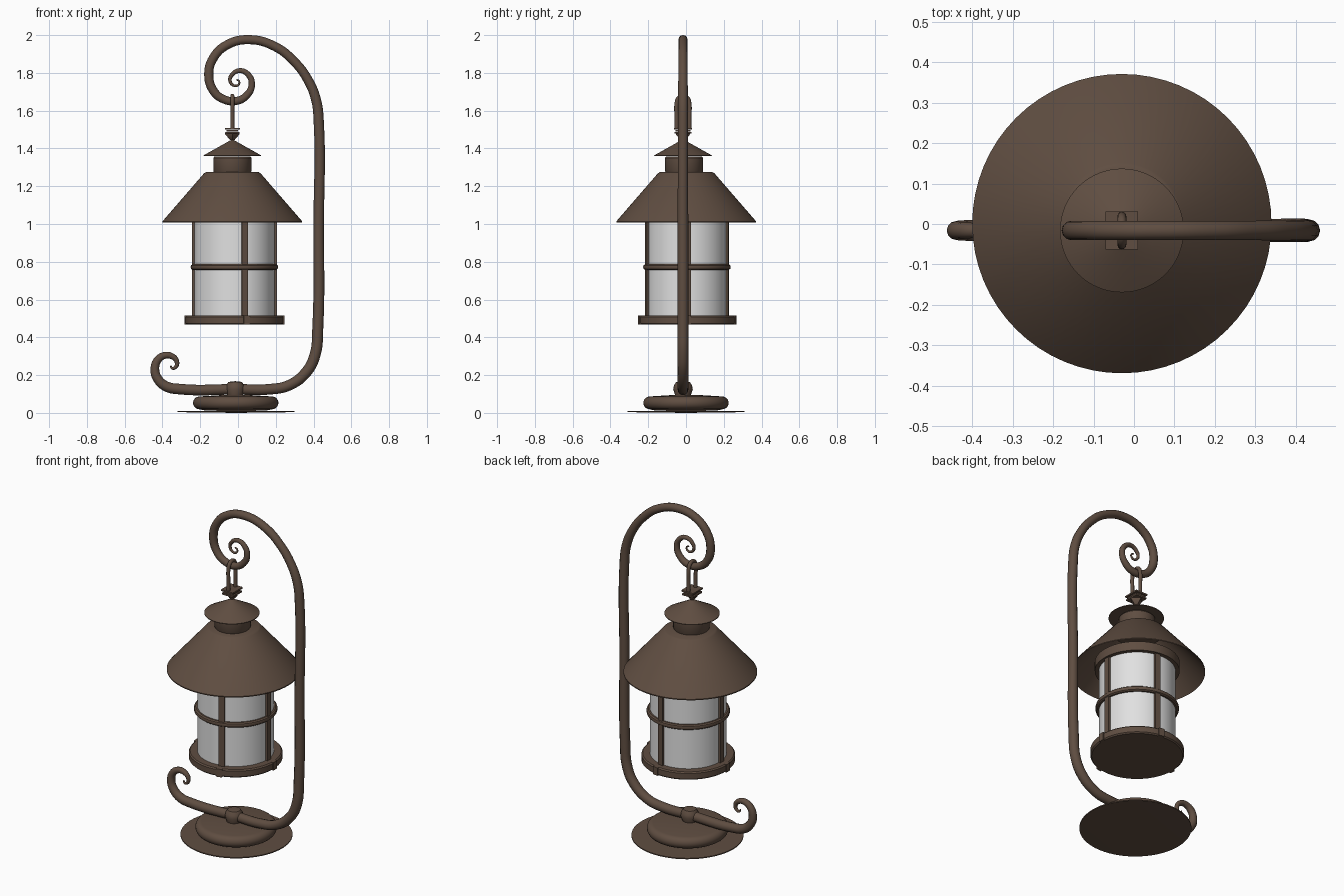
import bpy, bmesh, math
from mathutils import Matrix, Vector

if "Cube" in bpy.data.objects:
    bpy.data.objects.remove(bpy.data.objects["Cube"])


def material(name, rgb):
    m = bpy.data.materials.new(name)
    m.diffuse_color = (*rgb, 1)
    m.use_nodes = True
    m.node_tree.nodes["Principled BSDF"].inputs["Base Color"].default_value = m.diffuse_color
    return m


BRONZE = material("bronze brown", (0.115, 0.075, 0.053))
GLASS = material("frosted glass", (0.75, 0.75, 0.75))


def finish(ob, mat, angle=35):
    ob.data.materials.clear()
    ob.data.materials.append(mat)
    bpy.ops.object.select_all(action='DESELECT')
    bpy.context.view_layer.objects.active = ob
    ob.select_set(True)
    if ob.type == 'CURVE':
        bpy.ops.object.convert(target='MESH')
        ob = bpy.context.object
    bpy.ops.object.shade_smooth_by_angle(angle=math.radians(angle))
    return ob


def from_bmesh(name, bm, mat):
    bmesh.ops.recalc_face_normals(bm, faces=bm.faces)
    me = bpy.data.meshes.new(name)
    bm.to_mesh(me)
    bm.free()
    ob = bpy.data.objects.new(name, me)
    bpy.context.collection.objects.link(ob)
    return finish(ob, mat)


def lathe(name, profile, cx, cy, mat=BRONZE, steps=64, closed=False):
    """Spin (radius, z) points around a vertical axis at cx, cy."""
    bm = bmesh.new()
    vs = [bm.verts.new((cx + r, cy, z)) for r, z in profile]
    pairs = list(zip(vs, vs[1:])) + ([(vs[-1], vs[0])] if closed else [])
    edges = [bm.edges.new(p) for p in pairs]
    bmesh.ops.spin(bm, geom=vs + edges, cent=(cx, cy, 0), axis=(0, 0, 1),
                   angle=2 * math.pi, steps=steps, use_duplicate=False)
    bmesh.ops.remove_doubles(bm, verts=bm.verts, dist=1e-5)
    return from_bmesh(name, bm, mat)


def tube(name, points, cyclic=False, res=6):
    """Smooth round tube through (x, y, z, radius) points."""
    cu = bpy.data.curves.new(name, 'CURVE')
    cu.dimensions = '3D'
    cu.bevel_depth = 1
    cu.bevel_resolution = 4
    cu.resolution_u = res
    cu.use_fill_caps = True
    sp = cu.splines.new('BEZIER')
    sp.bezier_points.add(len(points) - 1)
    sp.use_cyclic_u = cyclic
    for p, (x, y, z, r) in zip(sp.bezier_points, points):
        p.co = (x, y, z)
        p.radius = r
        p.handle_left_type = p.handle_right_type = 'AUTO'
    ob = bpy.data.objects.new(name, cu)
    bpy.context.collection.objects.link(ob)
    return finish(ob, BRONZE, 60)


def boxes(name, items):
    """Boxes given as (centre, size, turn about z)."""
    bm = bmesh.new()
    for c, s, a in items:
        bmesh.ops.create_cube(bm, size=1, matrix=Matrix.Translation(c)
                              @ Matrix.Rotation(a, 4, 'Z') @ Matrix.Diagonal((*s, 1)))
    return from_bmesh(name, bm, BRONZE)


# Stand: one long bar with a scroll at each end (x, z, radius)
PY = -0.016
path = [(-0.357, 0.250, 0.004), (-0.348, 0.236, 0.007), (-0.328, 0.245, 0.010),
        (-0.325, 0.275, 0.013), (-0.350, 0.300, 0.016), (-0.385, 0.305, 0.018),
        (-0.425, 0.280, 0.021), (-0.440, 0.230, 0.023), (-0.425, 0.180, 0.025),
        (-0.380, 0.140, 0.027), (-0.310, 0.126, 0.028), (-0.010, 0.125, 0.028),
        (0.165, 0.125, 0.028), (0.270, 0.146, 0.028), (0.365, 0.220, 0.029),
        (0.410, 0.315, 0.029), (0.422, 0.440, 0.029), (0.427, 1.000, 0.028),
        (0.427, 1.550, 0.027), (0.414, 1.655, 0.026), (0.372, 1.760, 0.025),
        (0.298, 1.860, 0.024), (0.195, 1.940, 0.024), (0.060, 1.976, 0.024),
        (-0.055, 1.950, 0.024), (-0.130, 1.880, 0.024), (-0.155, 1.790, 0.024),
        (-0.130, 1.705, 0.023), (-0.075, 1.660, 0.022), (-0.005, 1.652, 0.021),
        (0.050, 1.685, 0.019), (0.073, 1.740, 0.017), (0.055, 1.790, 0.015),
        (0.010, 1.812, 0.013), (-0.032, 1.790, 0.011), (-0.042, 1.757, 0.009),
        (-0.022, 1.733, 0.007), (0.000, 1.735, 0.006), (0.006, 1.755, 0.005),
        (-0.008, 1.765, 0.004)]
tube("scroll_stand", [(x, PY, z, r) for x, z, r in path])

# Base: thin floor plate, rounded foot and the collar holding the bar
lathe("floor_plate", [(0, 0), (0.31, 0.004), (0.31, 0.010), (0, 0.012)], -0.01, 0)
foot = [(0, 0.010), (0.17, 0.014)]
foot += [(0.192 + 0.034 * math.cos(t), 0.053 + 0.034 * math.sin(t))
         for t in [math.radians(-90 + 20 * i) for i in range(10)]]
lathe("round_foot", foot + [(0.08, 0.094), (0, 0.096)], -0.012, 0)
lathe("bar_collar", [(0, 0.085), (0.04, 0.09), (0.052, 0.125), (0.048, 0.145),
                     (0.036, 0.164), (0, 0.168)], -0.015, PY, steps=16)

# Lantern body: glass, rings and bottom tray
LX, LY = -0.019, 0.005
lathe("glass_cylinder", [(0, 0.50), (0.212, 0.50), (0.212, 1.04), (0, 1.04)], LX, LY, GLASS)
lathe("bottom_tray", [(0, 0.467), (0.252, 0.467), (0.259, 0.474), (0.259, 0.508),
                      (0.252, 0.515), (0, 0.515)], LX, LY)
lathe("top_ring", [(0.205, 1.01), (0.235, 1.01), (0.235, 1.065), (0.205, 1.065)],
      LX, LY, closed=True)
lathe("middle_ring", [(0.217 + 0.015 * math.cos(i * math.pi / 5),
                       0.772 + 0.016 * math.sin(i * math.pi / 5)) for i in range(10)],
      LX, LY, closed=True)

# Upright posts, each with a clip over the tray edge
posts, clips = [], []
for deg in (14.5, 91, 171, 272):
    a = math.radians(deg)
    d = Vector((math.sin(a), -math.cos(a), 0))
    posts.append((Vector((LX, LY, 0.765)) + d * 0.212, (0.034, 0.024, 0.53), a))
    clips.append((Vector((LX, LY, 0.491)) + d * 0.25, (0.034, 0.028, 0.048), a))
boxes("glass_posts", posts)
boxes("tray_clips", clips)

# Roof: hollow shade, chimney and small cap
lathe("roof_shade", [(0, 1.275), (0.14, 1.274), (0.15, 1.268), (0.37, 1.014), (0.37, 1.008),
                     (0.14, 1.258), (0, 1.258)], -0.03, 0.001)
lathe("chimney", [(0, 1.27), (0.095, 1.27), (0.101, 1.28), (0.101, 1.35),
                  (0.095, 1.357), (0, 1.357)], -0.03, -0.01)
lathe("chimney_cap", [(0, 1.365), (0.153, 1.359), (0.153, 1.363), (0.012, 1.442),
                      (0, 1.446)], -0.03, PY)

# Hanger: stacked square plates, pointed stem and the link over the hook
boxes("hanger_plates", [((-0.03, PY, z), (w, w + 0.015, 0.009), 0)
                        for z, w in ((1.505, 0.080), (1.494, 0.062), (1.483, 0.074))])
lathe("hanger_stem", [(0, 1.44), (0.012, 1.445), (0.038, 1.475), (0.038, 1.485), (0, 1.485)],
      -0.03, PY, steps=4)
link = [(-0.034, 1.50), (-0.034, 1.57), (-0.034, 1.635), (-0.025, 1.665), (0, 1.678)]
link += [(-y, z) for y, z in reversed(link[:-1])]
tube("hanging_link", [(-0.03, PY + y, z, 0.011) for y, z in link])
